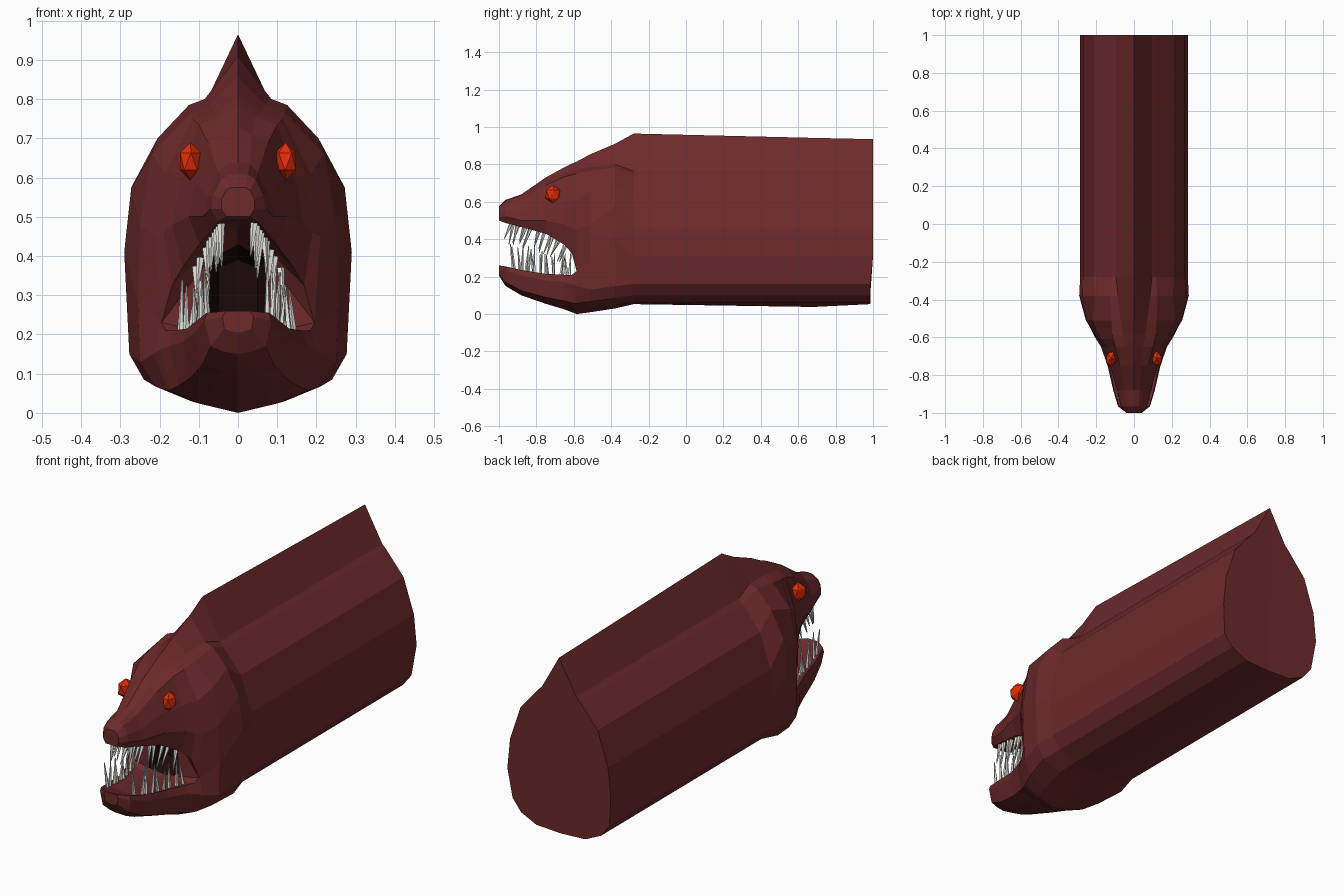
import bpy, bmesh, math, random
from mathutils import Vector, Matrix

if "Cube" in bpy.data.objects:
    bpy.data.objects.remove(bpy.data.objects["Cube"])

random.seed(4)


def material(name, rgb):
    m = bpy.data.materials.new(name)
    m.diffuse_color = (*rgb, 1)
    m.use_nodes = True
    m.node_tree.nodes["Principled BSDF"].inputs["Base Color"].default_value = m.diffuse_color
    return m


SKIN = material("dark_red_skin", (0.155, 0.023, 0.024))
THROAT = material("throat_black", (0.012, 0.003, 0.003))
EYE = material("orange_red_eye", (0.78, 0.026, 0.002))
TOOTH = material("ivory_tooth", (0.78, 0.78, 0.75))


def finish(bm, name, mats):
    bmesh.ops.recalc_face_normals(bm, faces=bm.faces)
    me = bpy.data.meshes.new(name)
    bm.to_mesh(me)
    bm.free()
    ob = bpy.data.objects.new(name, me)
    for m in mats:
        me.materials.append(m)
    bpy.context.collection.objects.link(ob)
    return ob


# Half sections along the head, from snout tip to neck
Y = [-1.0, -.965, -.88, -.75, -.65, -.61, -.585, -.51, -.38, -.28]
# crest, crest foot, brow, cheek, muzzle, upper lip
UPPER = [
    [(0, .575), (.02, .574), (.03, .568), (.042, .545), (.042, .52), (.03, .50)],
    [(0, .61), (.025, .607), (.045, .595), (.065, .555), (.07, .52), (.05, .487)],
    [(0, .64), (.03, .635), (.05, .612), (.08, .55), (.09, .50), (.068, .465)],
    [(0, .73), (.035, .71), (.076, .688), (.108, .59), (.126, .50), (.098, .43)],
    [(0, .785), (.045, .755), (.10, .735), (.145, .60), (.168, .48), (.142, .37)],
    [(0, .805), (.055, .765), (.11, .745), (.172, .61), (.19, .46), (.168, .325)],
    [(0, .815), (.06, .77), (.115, .75), (.185, .61), (.21, .45), (.195, .23)],
    [(0, .855), (.07, .785), (.12, .765), (.22, .66), (.25, .48), (.255, .28)],
    [(0, .91), (.085, .80), (.125, .785), (.205, .70), (.272, .575), (.29, .41)],
    [(0, .965), (.095, .765), (.115, .745), (.213, .63), (.27, .46), (.285, .31)],
]
# lower lip, jaw side, jaw edge, jaw underside, keel
LOWER = [
    [(.03, .26), (.04, .245), (.035, .215), (.018, .208), (0, .205)],
    [(.08, .255), (.085, .235), (.07, .17), (.035, .156), (0, .15)],
    [(.105, .235), (.11, .205), (.09, .125), (.045, .108), (0, .10)],
    [(.13, .215), (.14, .18), (.12, .09), (.06, .068), (0, .055)],
    [(.165, .21), (.175, .17), (.15, .07), (.08, .042), (0, .025)],
    [(.185, .21), (.20, .16), (.17, .06), (.09, .028), (0, .01)],
    [(.195, .23), (.215, .15), (.18, .058), (.10, .024), (0, 0)],
    [(.255, .28), (.25, .13), (.21, .067), (.12, .03), (0, .01)],
    [(.29, .41), (.277, .15), (.24, .085), (.14, .048), (0, .03)],
    [(.285, .31), (.267, .16), (.22, .10), (.135, .06), (0, .053)],
]
# mouth lining: roof side x, z, roof middle z, floor side x, z, floor middle z
LINING = [
    (.015, .50, .50, .015, .26, .26),
    (.035, .488, .49, .06, .25, .245),
    (.05, .475, .485, .085, .225, .215),
    (.08, .45, .47, .105, .205, .195),
    (.10, .41, .46, .12, .20, .19),
    (.09, .40, .44, .10, .20, .19),
    (.075, .39, .43, .08, .205, .195),
]
# trunk: reuse the neck section, with a slightly lowered crest and keel
for y, top, keel in ((.68, .942, .038), (1.0, .935, .053)):
    Y.append(y)
    UPPER.append([(0, top)] + UPPER[9][1:])
    LOWER.append(LOWER[9][:4] + [(0, keel)])


# Skin: head, jaw, mouth and trunk as one lofted shell
bm = bmesh.new()


def face(pts, s, mat=0):
    vs = [bm.verts.new((s * x, y, z)) for x, y, z in pts]
    bm.faces.new(vs).material_index = mat


def loft(rows, s, mat=0):
    for a, b in zip(rows, rows[1:]):
        for i in range(len(a) - 1):
            face((a[i], a[i + 1], b[i + 1], b[i]), s, mat)


def at(y, pts):
    return [(x, y, z) for x, z in pts]


for s in (1, -1):
    up = [at(y, p) for y, p in zip(Y, UPPER)]
    low = [at(y, p) for y, p in zip(Y, LOWER)]
    # the tail-end cap leans forward at the keel
    low[-1] = [(x, y - .015 * (z < .3), z) for x, y, z in low[-1]]
    loft(up, s)
    loft(low, s)
    roof, floor = [], []
    for i, (rx, rz, r0, fx, fz, f0) in enumerate(LINING):
        roof.append([up[i][-1], (rx, Y[i], rz), (0, Y[i], r0)])
        floor.append([(0, Y[i], f0), (fx, Y[i], fz), low[i][0]])
    loft(roof, s)
    loft(floor, s)
    # snout tip, jaw tip, tail-end cap and mouth-corner wall
    face(up[0] + roof[0][1:], s)
    face(low[0] + floor[0][:2], s)
    face(up[-1] + low[-1][1:], s)
    face((up[6][-1], roof[6][1], floor[6][1]), s)
    # throat
    near = roof[6][:0:-1] + floor[6][1::-1]
    far = at(-.48, [(0, .39), (.05, .37), (.05, .24), (0, .23)])
    loft([near, far], s, 1)
    face(far, s, 1)
bmesh.ops.remove_doubles(bm, verts=bm.verts, dist=0.0005)
finish(bm, "head_and_body", [SKIN, THROAT])


# Eyes
for side, s in (("left", 1), ("right", -1)):
    bm = bmesh.new()
    bmesh.ops.create_icosphere(bm, subdivisions=1, radius=0.049)
    bmesh.ops.transform(bm, verts=bm.verts, matrix=Matrix.Translation((s * .121, -.712, .641))
                        @ Matrix.Rotation(s * .2, 4, 'Z') @ Matrix.Diagonal((.64, .92, 1, 1)))
    finish(bm, side + "_eye", [EYE])


# Teeth: slim cones along the lips
def lip(sections, k, y):
    for i in range(len(Y) - 1):
        if Y[i] <= y <= Y[i + 1]:
            t = (y - Y[i]) / (Y[i + 1] - Y[i])
            return Vector(sections[i][k]).lerp(Vector(sections[i + 1][k]), t)


def tooth(bm, base, tip, radius):
    d = tip - base
    m = Matrix.Translation((base + tip) / 2) @ d.to_track_quat('Z', 'Y').to_matrix().to_4x4()
    bmesh.ops.create_cone(bm, cap_ends=True, segments=5, radius1=radius,
                          radius2=0.002, depth=d.length, matrix=m)


def tooth_row(name, sections, k, count, y0, y1, rise, lean, radius, inset):
    bm = bmesh.new()
    for s in (1, -1):
        for i in range(count):
            y = y0 + (y1 - y0) * i / (count - 1) + random.uniform(-.008, .008)
            x, z = lip(sections, k, y)
            base = Vector((s * x * inset, y, z - math.copysign(.006, rise)))
            tip = base + Vector((random.uniform(-.012, .012), lean + random.uniform(-.015, .015),
                                 rise * random.uniform(.75, 1.1)))
            tooth(bm, base, tip, radius)
    finish(bm, name, [TOOTH])


tooth_row("upper_teeth", UPPER, 5, 9, -.93, -.65, -.105, -.035, .0105, .74)
tooth_row("lower_teeth", LOWER, 0, 9, -.92, -.63, .135, .0, .009, .82)
